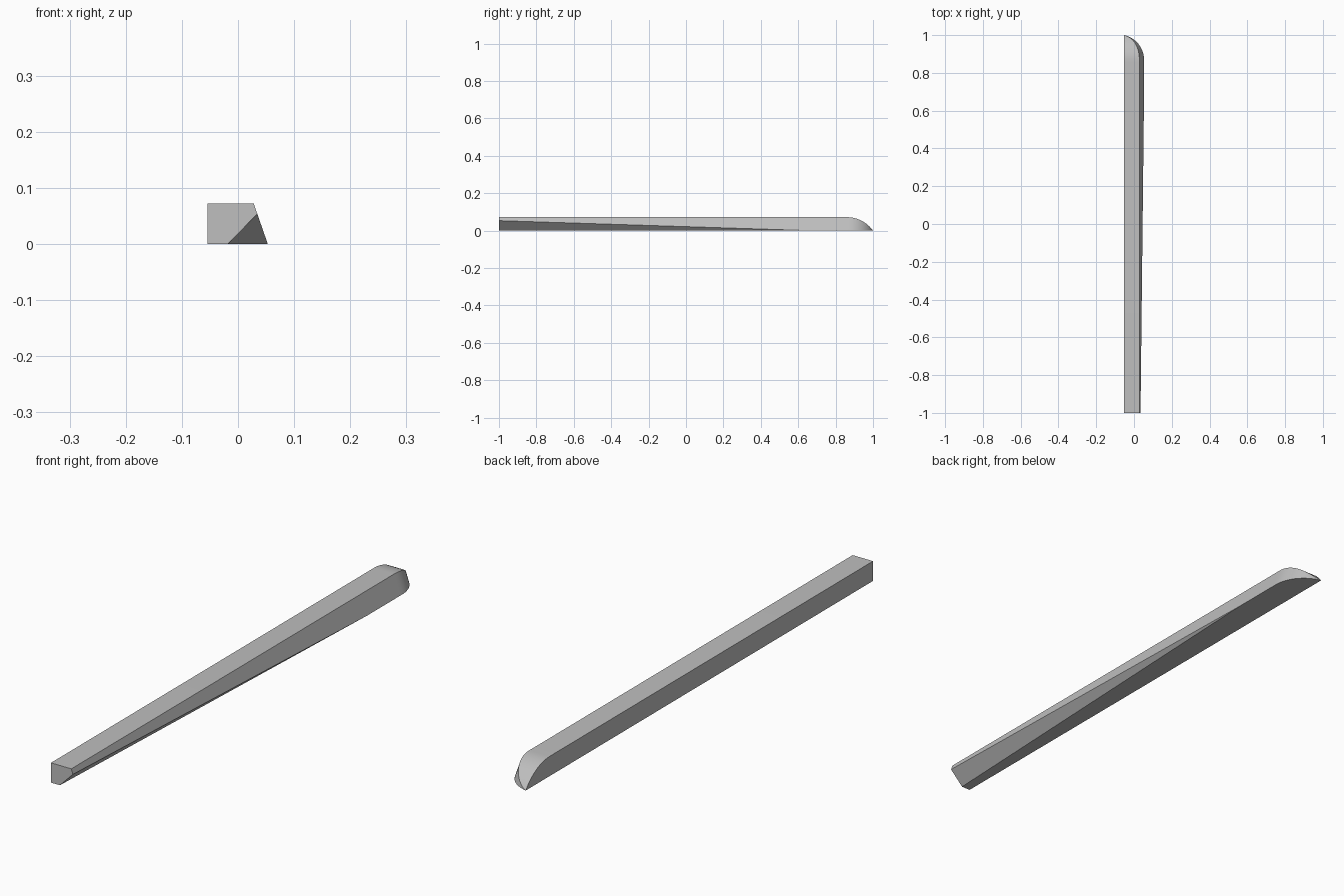
import bpy, bmesh, math
from mathutils import Vector

cube = bpy.data.objects.get("Cube")
if cube:
    bpy.data.objects.remove(cube, do_unlink=True)

LEFT, RIGHT, HEIGHT = -0.054, 0.053, 0.072
SLOPE = 0.347          # lean of the sloping side
STEPS = 16


def arc_drop(y, start, drop):
    """Fall along a circular arc that is tangent at start and ends at y = 1."""
    length = 1 - start
    r = (length ** 2 + drop ** 2) / (2 * drop)
    d = max(0, y - start)
    return r - math.sqrt(r * r - d * d)


def section(bm, y):
    """One cross-section, narrowing and lowering toward the rounded end."""
    h = HEIGHT - arc_drop(y, 0.86, HEIGHT)
    w = RIGHT - arc_drop(y, 0.87, RIGHT - LEFT)
    top = max(LEFT, w - SLOPE * h)
    return [bm.verts.new(p) for p in
            ((LEFT, y, 0), (w, y, 0), (top, y, h), (LEFT, y, h))]


# Lofted bar with a rounded tip
bm = bmesh.new()
stations = [-1] + [0.86 + 0.14 * math.sin(i / STEPS * math.pi / 2) for i in range(STEPS + 1)]
rings = [section(bm, y) for y in stations]
bm.faces.new(rings[0])
for a, b in zip(rings, rings[1:]):
    for i in range(4):
        j = (i + 1) % 4
        bm.faces.new((a[i], b[i], b[j], a[j]))
bmesh.ops.remove_doubles(bm, verts=bm.verts, dist=0.00005)

# Long tapering chamfer along the lower edge
p = Vector((-0.018, -1, 0))
q = Vector((0.0345, -1, 0.0535))
s = Vector((RIGHT, 0.67, 0))
normal = (q - p).cross(s - p).normalized()
if normal.x < 0:
    normal.negate()
bmesh.ops.bisect_plane(bm, geom=bm.verts[:] + bm.edges[:] + bm.faces[:], dist=0.00001,
                       plane_co=p, plane_no=normal, clear_outer=True)
bmesh.ops.holes_fill(bm, edges=[e for e in bm.edges if e.is_boundary], sides=0)

# Merge the flat underside and left side into single faces
bmesh.ops.dissolve_limit(bm, angle_limit=math.radians(0.1), verts=bm.verts, edges=bm.edges)
bmesh.ops.recalc_face_normals(bm, faces=bm.faces)

mesh = bpy.data.meshes.new("tapered_bar")
bm.to_mesh(mesh)
bm.free()
bar = bpy.data.objects.new("tapered_bar", mesh)
bpy.context.collection.objects.link(bar)

# Plain grey material
grey = bpy.data.materials.new("plain grey")
grey.use_nodes = True
colour = (0.52, 0.52, 0.52, 1)
grey.diffuse_color = colour
grey.node_tree.nodes["Principled BSDF"].inputs["Base Color"].default_value = colour
mesh.materials.append(grey)

# Smooth the rounded end while keeping the edges sharp
bpy.ops.object.select_all(action="DESELECT")
bar.select_set(True)
bpy.context.view_layer.objects.active = bar
bpy.ops.object.shade_smooth_by_angle(angle=math.radians(15))
